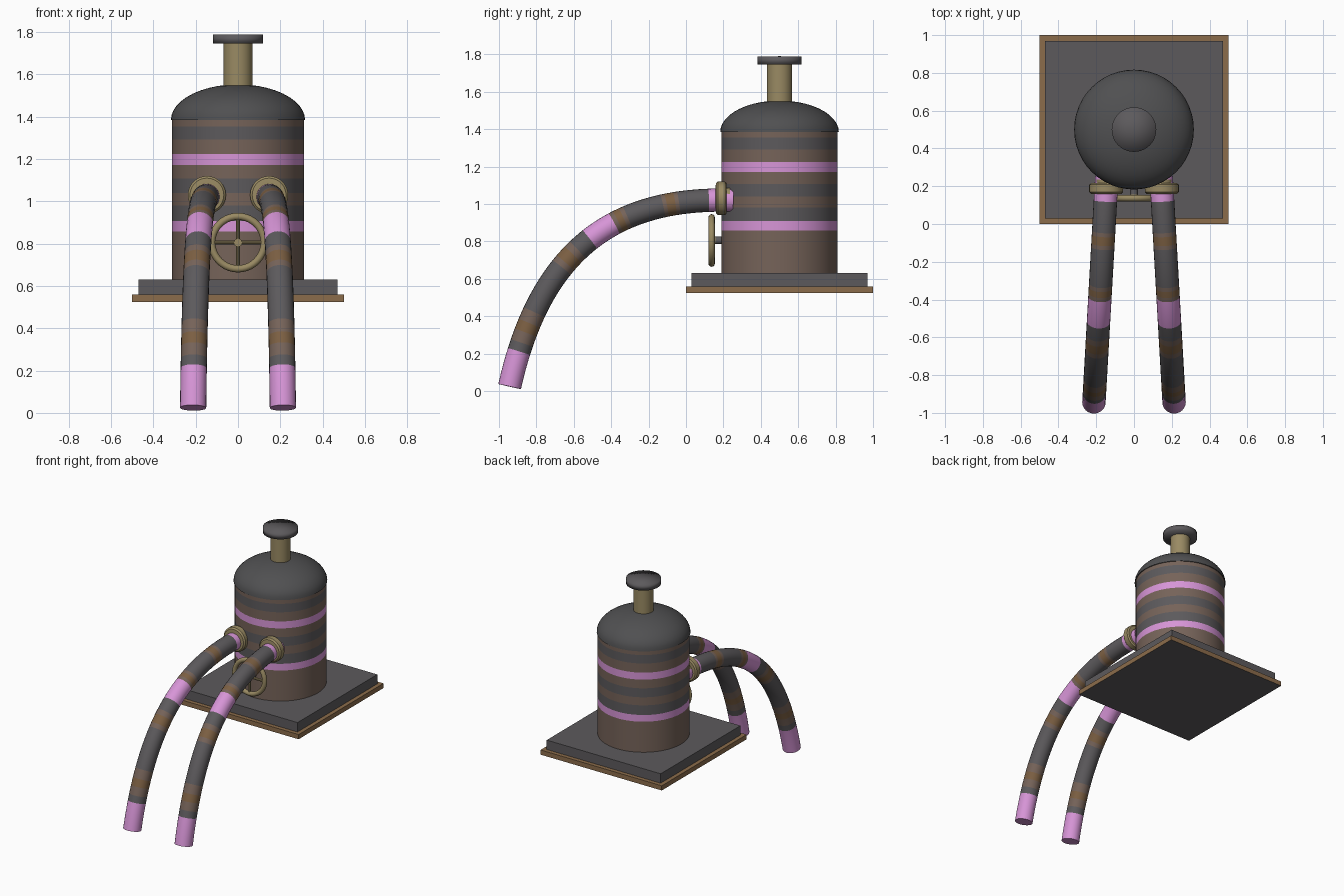
import bpy, bmesh, math
from mathutils import Vector, Matrix

cube = bpy.data.objects.get("Cube")
if cube:
    bpy.data.objects.remove(cube, do_unlink=True)


def material(name, rgb):
    m = bpy.data.materials.new(name)
    m.use_nodes = True
    m.diffuse_color = (*rgb, 1)
    m.node_tree.nodes["Principled BSDF"].inputs["Base Color"].default_value = (*rgb, 1)
    return m


GREY = material("iron grey", (0.108, 0.102, 0.108))
DARK = material("dark grey", (0.08, 0.08, 0.083))
BROWN = material("dull brown", (0.18, 0.125, 0.1))
RUST = material("rust brown", (0.2, 0.115, 0.055))
WOOD = material("wood brown", (0.26, 0.15, 0.07))
PINK = material("pink", (0.68, 0.3, 0.68))
BRASS = material("brass", (0.32, 0.255, 0.125))


def finish(bm, name, mats, angle=35):
    bmesh.ops.recalc_face_normals(bm, faces=bm.faces)
    me = bpy.data.meshes.new(name)
    bm.to_mesh(me)
    bm.free()
    for m in mats:
        me.materials.append(m)
    ob = bpy.data.objects.new(name, me)
    bpy.context.collection.objects.link(ob)
    bpy.ops.object.select_all(action='DESELECT')
    ob.select_set(True)
    bpy.context.view_layer.objects.active = ob
    bpy.ops.object.shade_smooth_by_angle(angle=math.radians(angle))
    return ob


def skin(bm, rings, slots=None):
    """Join closed rings of points into a capped tube, one material slot per span."""
    loops = [[bm.verts.new(p) for p in ring] for ring in rings]
    n = len(loops[0])
    for i, (a, b) in enumerate(zip(loops, loops[1:])):
        for j in range(n):
            f = bm.faces.new((a[j], a[(j + 1) % n], b[(j + 1) % n], b[j]))
            f.material_index = slots[i] if slots else 0
    bm.faces.new(loops[0]).material_index = slots[0] if slots else 0
    bm.faces.new(loops[-1]).material_index = slots[-1] if slots else 0


def circle(center, u, v, r, n):
    return [center + r * (u * math.cos(k * math.tau / n) + v * math.sin(k * math.tau / n))
            for k in range(n)]


X, Y, Z = Vector((1, 0, 0)), Vector((0, 1, 0)), Vector((0, 0, 1))


def lathe(name, profile, mats, slots=None, at=(0, 0.5, 0), axis=Z, angle=35, n=48):
    """Turn (radius, height) points around an axis."""
    u, v = (X, Y) if axis == Z else (X, Z)
    bm = bmesh.new()
    skin(bm, [circle(Vector(at) + axis * h, u, v, r, n) for r, h in profile], slots)
    return finish(bm, name, mats, angle)


def box(name, half, z0, z1, mat):
    bm = bmesh.new()
    bmesh.ops.create_cube(bm, size=1, matrix=Matrix.Translation((0, 0.5, (z0 + z1) / 2))
                          @ Matrix.Diagonal((2 * half, 2 * half, z1 - z0, 1)))
    return finish(bm, name, mat)


# Square base: wooden edged plate with a dark underside, and an iron slab
plate = box("base_plate", 0.5, 0.525, 0.56, [WOOD, GREY])
for p in plate.data.polygons:
    if p.normal.z < -0.5:
        p.material_index = 1
box("base_slab", 0.47, 0.56, 0.63, [GREY])

# Striped tank
stripes = [(0.63, 0), (0.858, 2), (0.908, 1), (0.98, 0), (1.04, 1), (1.107, 0),
           (1.172, 2), (1.224, 0), (1.292, 1), (1.355, 0)]
lathe("tank", [(0.311, z) for z, s in stripes] + [(0.311, 1.39)],
      [BROWN, GREY, PINK], [s for z, s in stripes])

# Domed lid
dome = [(0.317 * math.cos(a), 1.385 + 0.168 * math.sin(a))
        for a in (math.radians(80) * i / 10 for i in range(11))]
lathe("tank_dome", dome, [DARK])

# Chimney with a flat cap
lathe("chimney", [(0.068, 1.53), (0.068, 1.75)], [BRASS], n=32)
lathe("chimney_cap", [(0.03, 1.745), (0.118, 1.746), (0.118, 1.788), (0.002, 1.79)],
      [GREY], angle=100)

# Handwheel: rim, four spokes, hub and axle
WHEEL = Vector((0, 0.137, 0.805))
bpy.ops.mesh.primitive_torus_add(location=WHEEL, rotation=(math.pi / 2, 0, 0),
                                 major_radius=0.124, minor_radius=0.017,
                                 major_segments=40, minor_segments=12)
rim = bpy.context.object
rim.name = "handwheel_rim"
rim.data.materials.append(BRASS)
bpy.ops.object.shade_smooth_by_angle(angle=math.radians(40))
bm = bmesh.new()
for d, e in ((X, Z), (Z, X)):
    skin(bm, [circle(WHEEL + d * s, e, Y, 0.009, 10) for s in (-0.124, 0.124)])
finish(bm, "handwheel_spokes", [BRASS])
lathe("handwheel_hub", [(0.02, -0.015), (0.02, 0.02)], [BRASS], at=WHEEL, axis=Y, n=20)
lathe("handwheel_axle", [(0.02, 0.015), (0.02, 0.07)], [GREY], at=WHEEL, axis=Y, n=20)

# Hose stripes: (y where the stripe begins, slot) walking away from the tank
HOSE_MATS = [GREY, BROWN, RUST, PINK]
BANDS = [(0.3, 3), (0.12, 0), (-0.04, 1), (-0.06, 2), (-0.105, 1), (-0.125, 0),
         (-0.315, 1), (-0.335, 2), (-0.365, 1), (-0.385, 3), (-0.515, 0), (-0.58, 1),
         (-0.605, 2), (-0.645, 1), (-0.665, 0), (-0.812, 1), (-0.838, 2), (-0.858, 1),
         (-0.878, 0), (-0.893, 3)]


def hose_path(t, side):
    p0, p1, p2, p3 = (Vector(p) for p in
                      ((0.25, 1.02), (-0.39, 1.04), (-0.78, 0.75), (-0.943, 0.024)))
    s = 1 - t
    p = p0 * s**3 + p1 * 3 * s * s * t + p2 * 3 * s * t * t + p3 * t**3
    return Vector((side * (0.147 + 0.057 * (0.2 - p.x)), p.x, p.y))


def t_at(y):
    lo, hi = 0, 1
    for _ in range(40):
        mid = (lo + hi) / 2
        lo, hi = (mid, hi) if hose_path(mid, 1).y > y else (lo, mid)
    return lo


def hose(name, side):
    starts = [(t_at(y), s) for y, s in BANDS]
    ts = sorted({i / 40 for i in range(41)} | {t for t, s in starts})
    ts = [t for i, t in enumerate(ts) if i == 0 or t - ts[i - 1] > 1e-4]
    rings, slots = [], []
    for t in ts:
        a, b = hose_path(max(t - 0.002, 0), side), hose_path(min(t + 0.002, 1), side)
        d = (b - a).normalized()
        u = (X - d * d.x).normalized()
        rings.append(circle(hose_path(t, side), u, d.cross(u), 0.062, 24))
    for a, b in zip(ts, ts[1:]):
        slots.append([s for t, s in starts if t < (a + b) / 2][-1])
    bm = bmesh.new()
    skin(bm, rings, slots)
    finish(bm, name, HOSE_MATS)


for label, side in (("left", 1), ("right", -1)):
    hose(label + "_hose", side)
    # Brass collar where the hose joins the tank
    lathe(label + "_hose_collar", [(0.06, 0.158), (0.08, 0.16), (0.09, 0.17), (0.09, 0.208),
          (0.08, 0.216), (0.056, 0.217), (0.056, 0.235)], [BRASS],
          at=(side * 0.147, 0, 1.03), axis=Y, n=28)
